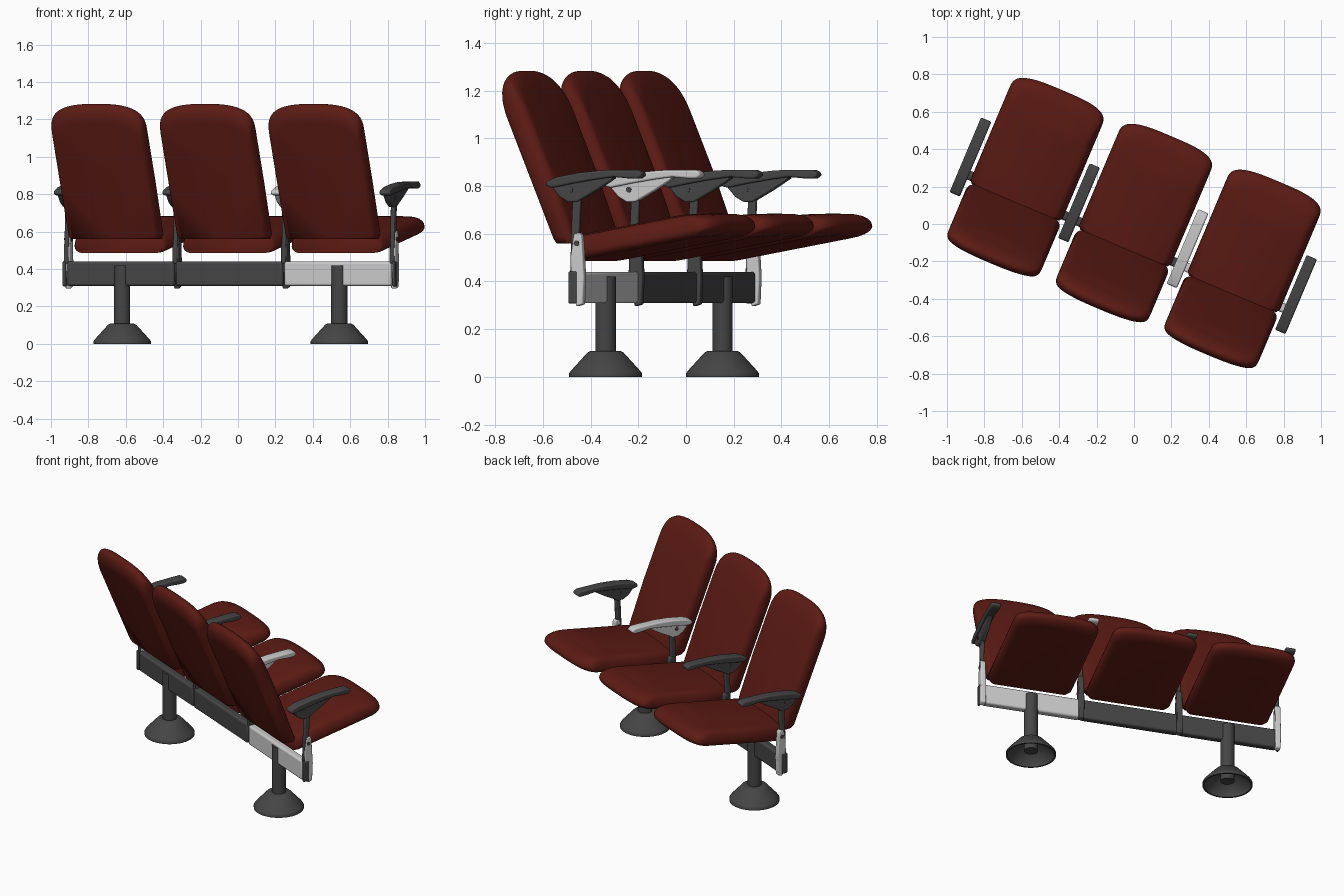
import bpy, bmesh
from math import sin, cos, pi, radians

if "Cube" in bpy.data.objects:
    bpy.data.objects.remove(bpy.data.objects["Cube"])

YAW = radians(-22.9)   # the whole row is turned in plan
PITCH = 0.63           # spacing between seats


def material(name, r, g, b):
    m = bpy.data.materials.new(name)
    m.diffuse_color = (r, g, b, 1)
    m.use_nodes = True
    m.node_tree.nodes["Principled BSDF"].inputs["Base Color"].default_value = m.diffuse_color
    return m


red = material("red_fabric", 0.11, 0.011, 0.007)
dark = material("dark_grey", 0.06, 0.06, 0.06)


def finish(bm, name, u=0.0, mat=None, bevel=0.0, angle=40):
    """Turn a bmesh into an object placed at u along the row."""
    bmesh.ops.recalc_face_normals(bm, faces=bm.faces)
    me = bpy.data.meshes.new(name)
    bm.to_mesh(me)
    bm.free()
    ob = bpy.data.objects.new(name, me)
    bpy.context.collection.objects.link(ob)
    ob.location = (u * cos(YAW), u * sin(YAW), 0)
    ob.rotation_euler.z = YAW
    if mat:
        me.materials.append(mat)
    if bevel:
        m = ob.modifiers.new("bevel", 'BEVEL')
        m.width, m.segments, m.limit_method = bevel, 3, 'ANGLE'
    bpy.context.view_layer.objects.active = ob
    ob.select_set(True)
    bpy.ops.object.shade_smooth_by_angle(angle=radians(angle))
    ob.select_set(False)
    return ob


def loft(rings, closed=False):
    """Skin a list of equal-length rings; cap the ends unless closed."""
    bm = bmesh.new()
    vs = [[bm.verts.new(p) for p in r] for r in rings]
    n = len(vs[0])
    pairs = list(zip(vs, vs[1:])) + ([(vs[-1], vs[0])] if closed else [])
    for a, b in pairs:
        for i in range(n):
            j = (i + 1) % n
            bm.faces.new((a[i], a[j], b[j], b[i]))
    if not closed:
        bm.faces.new(vs[0])
        bm.faces.new(vs[-1])
    return bm


def slab(profile, width, name, u, bevel=0.0, mat=dark):
    """Extrude a (v, z) side profile across the row."""
    rings = [[(s * width / 2, v, z) for v, z in profile] for s in (-1, 1)]
    return finish(loft(rings), name, u, mat, bevel)


def lathe(profile, name, u, v, closed=False, n=40):
    rings = [[(r * cos(2 * pi * i / n), v + r * sin(2 * pi * i / n), z)
              for i in range(n)] for r, z in profile]
    return finish(loft(rings, closed), name, u, dark)


def outline(w, length, h, p):
    """Panel outline: straight base, rounded and arched far end."""
    pts = [(-w / 2, 0.02), (-w / 2 + 0.015, 0), (0, 0), (w / 2 - 0.015, 0),
           (w / 2, 0.02), (w / 2, (length - h) / 2)]
    for i in range(33):
        a = pi * i / 32
        c, s = cos(a), sin(a)
        x = w / 2 * abs(c) ** (2 / p) * (1 if c > 0 else -1)
        pts.append((x, length - h + h * max(s, 0) ** (2 / p)))
    return pts + [(-w / 2, (length - h) / 2)]


def pillow(pts, low, high, inx, iny, crown, place):
    """Stack inset rings of an outline into an upholstered pad."""
    levels = []
    for k in range(-6, 7):
        a = pi / 2 * k / 6
        d, f = (high if k > 0 else low), 1 - cos(a)
        ix, iy = (inx[1], iny[1]) if k > 0 else (inx[0], iny[0])
        levels.append((1 - ix * f, 1 - iy * f, d * sin(abs(a))))
    sx, sy, t = levels[-1]
    levels += [(sx * 0.7, sy * 0.92, t + crown * 0.7), (sx * 0.3, sy * 0.85, t + crown)]
    return loft([[place(x * sx, y * sy, t) for x, y in pts] for sx, sy, t in levels])


# seats: reclined backrest and tilted cushion
def back_place(x, b, t):
    t += 0.055
    return (x, -0.225 - 0.385 * b + 0.923 * t, 0.56 + 0.923 * b + 0.385 * min(t, b))


def cushion_place(x, b, t):
    v = -0.14 + b
    return (x, v, 0.632 - 0.18 * (0.49 - v) + t)


for i in (-1, 0, 1):
    bm = pillow(outline(0.54, 0.76, 0.14, 2.7), -0.055, 0.045, (0.1, 0.13), (0.13, 0.16),
                0.008, back_place)
    finish(bm, "backrest", i * PITCH, red, angle=60)
    bm = pillow(outline(0.535, 0.65, 0.1, 3.2), -0.032, 0.07, (0.13, 0.18), (0.1, 0.22),
                0.014, cushion_place)
    finish(bm, "seat_cushion", i * PITCH, red, angle=60)

# beam in three segments, the last one lighter
for i in (-1, 0, 1):
    box = [(-0.128, 0.31), (-0.078, 0.31), (-0.078, 0.44), (-0.128, 0.44)]
    slab(box, 0.62, "beam", i * PITCH, 0.012, None if i == 1 else dark)

# armrests with their brackets, posts and screws, the third one lighter
pad = [(-0.228, 0.80), (-0.225, 0.82), (-0.18, 0.838), (-0.08, 0.856), (0.02, 0.866),
       (0.13, 0.868), (0.185, 0.868), (0.205, 0.858), (0.208, 0.842), (0.19, 0.832),
       (0.15, 0.832), (0.08, 0.838), (0.0, 0.828), (-0.1, 0.812), (-0.2, 0.793)]
web = [(-0.21, 0.80), (-0.17, 0.755), (-0.13, 0.732), (-0.09, 0.735),
       (0.0, 0.785), (0.08, 0.835), (-0.06, 0.84)]
post = [(-0.125, 0.43), (-0.095, 0.43), (-0.085, 0.6), (-0.076, 0.78), (-0.112, 0.78),
        (-0.12, 0.6)]
plate = [(-0.095, 0.295), (-0.065, 0.305), (-0.06, 0.42), (-0.07, 0.59), (-0.08, 0.605),
         (-0.105, 0.6), (-0.12, 0.5), (-0.115, 0.4)]
for i in range(4):
    u = (i - 1.5) * PITCH
    arm = None if i == 2 else dark
    slab(pad, 0.06, "armrest_pad", u, 0.008, arm)
    slab(web, 0.036, "armrest_bracket", u, 0.006, arm)
    slab(post, 0.024, "armrest_post", u, 0.006)
    slab(plate, 0.034, "beam_bracket", u, 0.006, None if i in (0, 3) else dark)
    for name, v, z, w in (("armrest_screw", -0.12, 0.785, 0.042),
                          ("bracket_screw", -0.092, 0.56, 0.04)):
        disc = [(v + 0.012 * cos(k * pi / 8), z + 0.012 * sin(k * pi / 8)) for k in range(16)]
        slab(disc, w, name, u)

# end caps on the beam
for s in (-1, 1):
    cap = [(-0.13, 0.308), (-0.09, 0.308), (-0.09, 0.442), (-0.13, 0.442)]
    slab(cap, 0.016, "beam_end_cap", s * 0.957, 0.006)

# pedestal legs with hollow bell feet
for s in (-1, 1):
    lathe([(0.043, 0.03), (0.043, 0.42)], "leg_post", s * PITCH, -0.1)
    lathe([(0.154, 0), (0.154, 0.014), (0.147, 0.024), (0.076, 0.102), (0.062, 0.109),
           (0.04, 0.109), (0.04, 0.098), (0.07, 0.094), (0.14, 0.018),
           (0.144, 0)], "leg_foot", s * PITCH, -0.1, closed=True)
